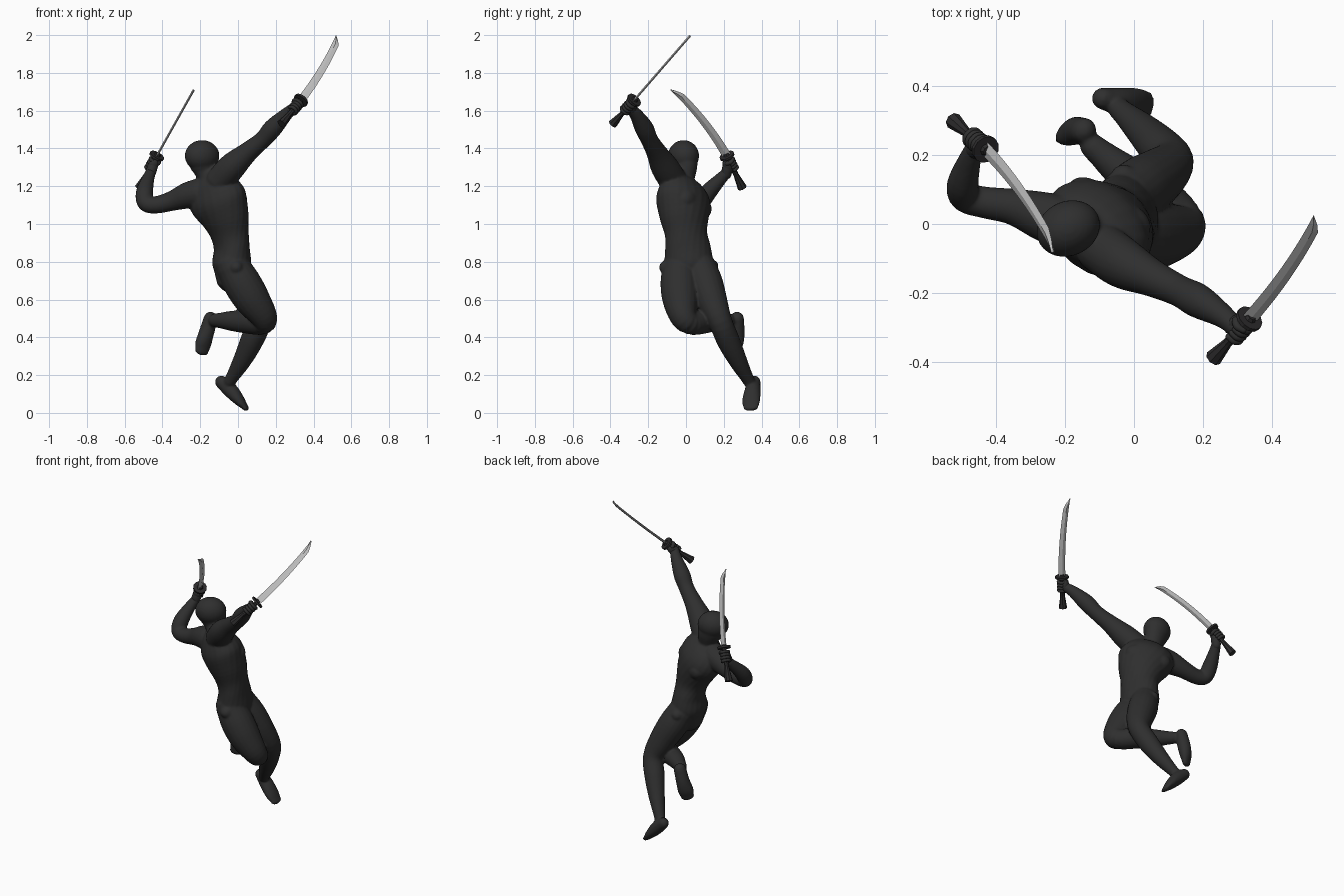
import bpy, bmesh, math
from mathutils import Vector, Matrix

if "Cube" in bpy.data.objects:
    bpy.data.objects.remove(bpy.data.objects["Cube"])

def material(name, c):
    m = bpy.data.materials.new(name)
    m.diffuse_color = (*c, 1)
    m.use_nodes = True
    m.node_tree.nodes["Principled BSDF"].inputs["Base Color"].default_value = m.diffuse_color
    return m

CLOTH = material("black cloth", (0.028, 0.028, 0.028))
GRIP = material("dark grip", (0.025, 0.024, 0.025))
STEEL = material("pale steel", (0.53, 0.53, 0.53))

def finish(bm, name, mat, smooth=True):
    bmesh.ops.recalc_face_normals(bm, faces=bm.faces[:])
    me = bpy.data.meshes.new(name)
    bm.to_mesh(me)
    bm.free()
    me.materials.append(mat)
    for p in me.polygons:
        p.use_smooth = smooth
    ob = bpy.data.objects.new(name, me)
    bpy.context.collection.objects.link(ob)
    return ob

def catmull(a, b, c, d, t):
    return 0.5 * (2*b + (c - a)*t + (2*a - 5*b + 4*c - d)*t*t + (3*b - a - 3*c + d)*t**3)

def loft(bm, secs, steps=4, n=20):
    """Rounded elliptical tube through (x, y, z, side radius, depth radius, side angle)."""
    S = [Vector(s) for s in secs]
    S = [2*S[0] - S[1]] + S + [2*S[-1] - S[-2]]
    for i in (0, -1):
        S[i][3:] = S[1 if i == 0 else -2][3:]
    pts = [catmull(*S[i-1:i+3], k/steps) for i in range(1, len(S)-2) for k in range(steps)] + [S[-2]]
    P = [Vector(p[:3]) for p in pts]
    T = [(P[min(i+1, len(P)-1)] - P[max(i-1, 0)]).normalized() for i in range(len(P))]
    rows = [(P[i], T[i], p[3], p[4], p[5]) for i, p in enumerate(pts)]
    def cap(row, sign):
        p, t, a, b, g = row
        r = min(a, b)
        return [(p + t*sign*r*h, t, a*k, b*k, g) for h, k in ((.5, .86), (.85, .5), (.97, .2))]
    rows = cap(rows[0], -1)[::-1] + rows + cap(rows[-1], 1)
    rings = []
    for p, t, a, b, g in rows:
        s = Vector((math.cos(math.radians(g)), math.sin(math.radians(g)), 0))
        s = (s - t*s.dot(t)).normalized()
        u = t.cross(s)
        rings.append([bm.verts.new(p + s*a*math.cos(j*math.tau/n) + u*b*math.sin(j*math.tau/n))
                      for j in range(n)])
    for r, q in zip(rings, rings[1:]):
        for j in range(n):
            bm.faces.new((r[j], r[(j+1) % n], q[(j+1) % n], q[j]))
    bm.faces.new(rings[0][::-1])
    bm.faces.new(rings[-1])

def limb(bm, pts, angle):
    loft(bm, [(x, y, z, r, r, angle) for x, y, z, r in pts])

def ball(bm, p, r, scale=(1, 1, 1), turn=0):
    M = Matrix.Translation(p) @ Matrix.Rotation(math.radians(turn), 4, 'Z') @ Matrix.Diagonal((*scale, 1))
    bmesh.ops.create_uvsphere(bm, u_segments=24, v_segments=14, radius=r, matrix=M)

# ---- body: lofted parts fused into one smooth suit
body = bmesh.new()
# torso, twisting from the hips to the raised shoulder
loft(body, [(-.035, .015, .72, .10, .085, -85), (-.033, .015, .79, .128, .104, -83),
            (-.033, .01, .87, .124, .093, -75), (-.045, 0, .95, .118, .098, -60),
            (-.07, -.01, 1.04, .144, .118, -44), (-.108, -.016, 1.13, .17, .125, -34),
            (-.138, -.022, 1.205, .137, .092, -32), (-.155, -.02, 1.25, .06, .055, -40)])
# neck, jaw and hooded skull
loft(body, [(-.15, -.01, 1.23, .052, .055, -65), (-.167, -.004, 1.29, .06, .072, -65),
            (-.178, -.006, 1.32, .066, .08, -65)])
ball(body, (-.19, -.013, 1.361), .083, (1.14, .96, 1), 25)
# chest muscles and hip joints
for s in (-1, 1):
    ball(body, (-.07 + s*.055, .048 - s*.035, 1.105 + s*.025), .07, (1, .64, .8), -32)
for p in ((-.01, -.105, .77), (-.03, .135, .775)):
    ball(body, p, .037)
# arms
limb(body, [(-.10, -.065, 1.225, .075), (-.03, -.115, 1.305, .073), (.05, -.155, 1.378, .055),
            (.13, -.193, 1.445, .046), (.185, -.222, 1.508, .05), (.255, -.265, 1.58, .035),
            (.295, -.30, 1.615, .028)], -45)
limb(body, [(-.20, 0, 1.165, .078), (-.27, .025, 1.15, .07), (-.35, .05, 1.122, .053),
            (-.43, .062, 1.102, .046), (-.487, .078, 1.11, .045), (-.495, .115, 1.165, .046),
            (-.477, .18, 1.235, .034), (-.462, .218, 1.275, .028)], 20)
# legs
limb(body, [(-.03, -.035, .78, .09), (.02, -.035, .69, .1), (.075, -.03, .60, .095),
            (.133, -.015, .515, .074), (.135, .02, .475, .062), (.07, .08, .48, .063),
            (-.03, .15, .487, .054), (-.12, .225, .49, .037)], -70)
limb(body, [(-.025, .07, .78, .085), (.02, .105, .69, .09), (.075, .142, .58, .08),
            (.11, .183, .48, .063), (.072, .225, .38, .061), (.018, .278, .27, .048),
            (-.045, .335, .165, .032)], -70)
# feet
loft(body, [(-.145, .27, .50, .038, .036, 50), (-.165, .27, .43, .041, .04, 45),
            (-.183, .265, .37, .047, .034, 35), (-.193, .258, .325, .04, .02, 30)])
loft(body, [(-.09, .363, .165, .032, .034, 80), (-.04, .353, .12, .042, .04, 80),
            (.008, .345, .065, .048, .029, 80), (.042, .343, .025, .04, .015, 80)])
suit = finish(body, "body_suit", CLOTH)
rm = suit.modifiers.new("fuse", 'REMESH')
rm.mode = 'VOXEL'
rm.voxel_size = 0.007
rm.use_smooth_shade = True
sm = suit.modifiers.new("soften", 'SMOOTH')
sm.factor = 0.5
sm.iterations = 4

def rod(bm, p, q, r1, r2, n=8):
    d = q - p
    M = Matrix.Translation((p + q)/2) @ d.to_track_quat('Z', 'Y').to_matrix().to_4x4()
    bmesh.ops.create_cone(bm, cap_ends=True, segments=n, radius1=r1, radius2=r2, depth=d.length, matrix=M)

def sword_and_hand(side, guard, tip, pommel, broad, wrist, bulge):
    G, E, K, wr = Vector(guard), Vector(tip), Vector(pommel), Vector(wrist)
    d = (E - G).normalized()
    w = Vector(broad)
    w = (w - d*w.dot(d)).normalized()
    f = d.cross(w)
    # curved blade: cutting edge on the outside, slanted point at the back
    bm = bmesh.new()
    prev = None
    N = 16
    for i in range(N + 1):
        t = i/N
        c = G.lerp(E, t) + w*(bulge*4*t*(1 - t) + .014*t)
        h = .024 - .006*t
        edge = h if t < .9 else h - 2*h*(t - .9)/.1*.95
        ring = [bm.verts.new(c + v) for v in (w*edge, f*.006 + w*(edge - h)/2, w*-h, f*-.006 + w*(edge - h)/2)]
        if prev:
            for j in range(4):
                bm.faces.new((prev[j], prev[(j+1) % 4], ring[(j+1) % 4], ring[j]))
        else:
            bm.faces.new(ring)
        prev = ring
    bm.faces.new(prev)
    finish(bm, side + "_sword_blade", STEEL, False)
    # guard disc, collar and flared grip
    a = (K - G).normalized()
    bm = bmesh.new()
    rod(bm, G - a*.006, G + a*.006, .041, .041, 12)
    rod(bm, G - a*.016, G, .014, .022)
    rod(bm, G, G.lerp(K, .6), .014, .014)
    rod(bm, G.lerp(K, .6), K, .014, .025)
    finish(bm, side + "_sword_grip", GRIP, False)
    # hand: palm against the grip and four curled fingers plus thumb
    bm = bmesh.new()
    c = G + a*.056
    out = wr - c
    out = (out - a*out.dot(a)).normalized()
    across = a.cross(out)
    palm = c + out*.022
    M = Matrix.Translation(palm) @ Matrix((out, across, a)).transposed().to_4x4() @ Matrix.Diagonal((.022, .028, .042, 1))
    bmesh.ops.create_uvsphere(bm, u_segments=16, v_segments=10, radius=1, matrix=M)
    limb(bm, [(*(wr - (palm - wr)*.3), .027), (*wr.lerp(palm, .5), .028), (*palm, .027)], 30)
    for k in range(4):
        o = c + a*(k - 1.5)*.018
        path = []
        for s in range(6):
            g = math.radians(20 + 50*s)
            path.append((*(o + (out*math.cos(g) + across*math.sin(g))*.023), .0095))
        limb(bm, path, 37)
    o = c - a*.026
    limb(bm, [(*(o + out*.02 - across*.018), .012), (*(o - across*.027), .011),
              (*(o - out*.018 - across*.018 - a*.004), .009)], 37)
    finish(bm, side + "_hand", CLOTH)

sword_and_hand("right", (.333, -.275, 1.655), (.522, .022, 1.997), (.23, -.388, 1.53),
               (1, 0, 0), (.285, -.29, 1.605), .013)
sword_and_hand("left", (-.43, .217, 1.36), (-.233, -.08, 1.712), (-.522, .298, 1.192),
               (0, 1, 0), (-.462, .215, 1.272), .018)
